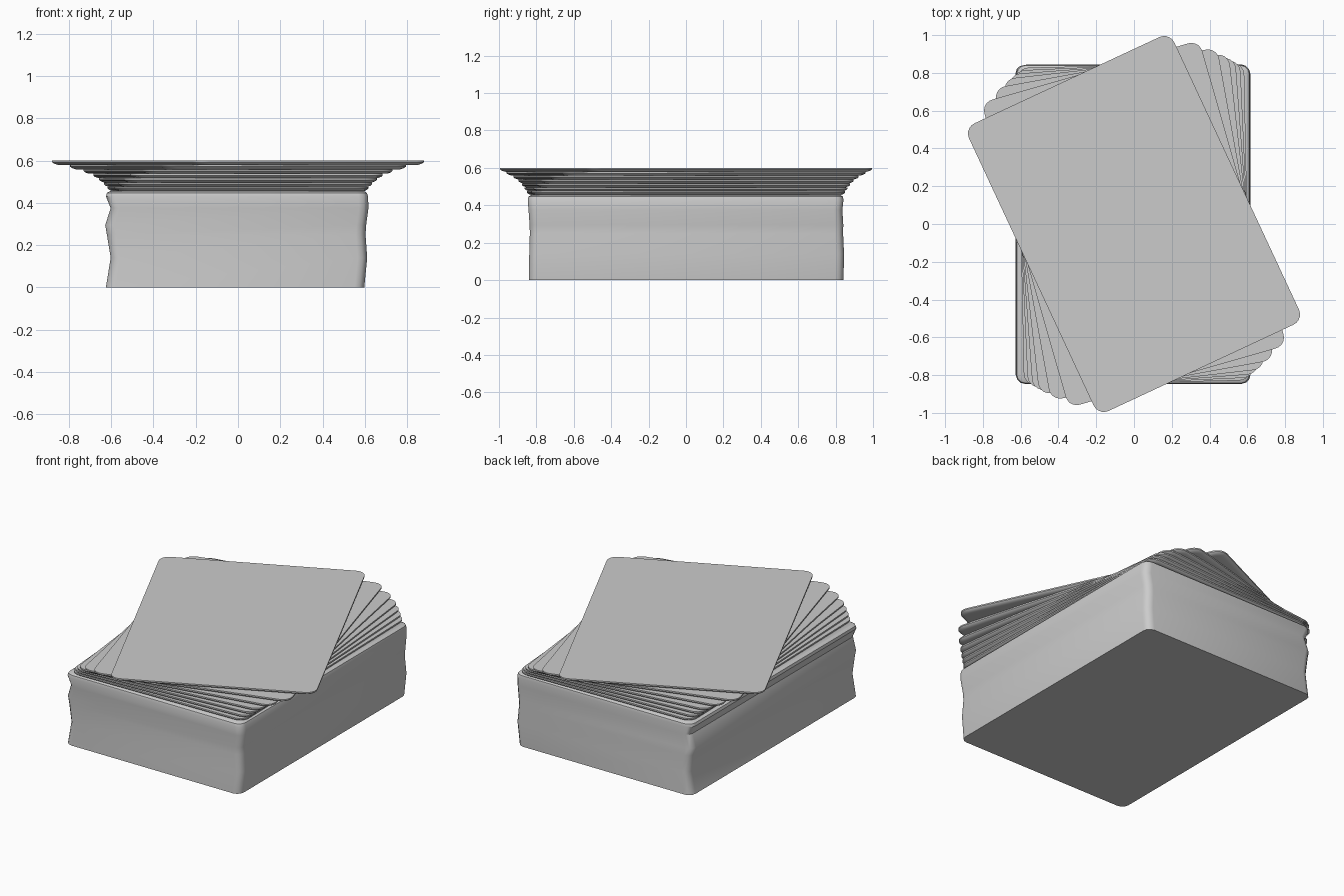
import bpy, bmesh
from math import sin, cos, pi, radians

if "Cube" in bpy.data.objects:
    bpy.data.objects.remove(bpy.data.objects["Cube"])


def outline(hw, hd, r, seg):
    """Counter-clockwise rounded rectangle."""
    pts = []
    for k, (sx, sy) in enumerate([(1, 1), (-1, 1), (-1, -1), (1, -1)]):
        for i in range(seg + 1):
            a = pi / 2 * (k + i / seg)
            pts.append((sx * (hw - r) + r * cos(a), sy * (hd - r) + r * sin(a)))
    return pts


def loft(name, levels, r, seg, angle=0.0, smooth=35):
    """Stack rounded rectangles (z, x_min, x_max, y_min, y_max) into a solid."""
    bm = bmesh.new()
    rings = []
    for z, x0, x1, y0, y1 in levels:
        cx, cy = (x0 + x1) / 2, (y0 + y1) / 2
        rings.append([bm.verts.new((cx + x, cy + y, z))
                      for x, y in outline((x1 - x0) / 2, (y1 - y0) / 2, r, seg)])
    n = len(rings[0])
    for a, b in zip(rings, rings[1:]):
        for i in range(n):
            j = (i + 1) % n
            bm.faces.new((a[i], a[j], b[j], b[i]))
    bm.faces.new(rings[0][::-1])
    bm.faces.new(rings[-1])
    me = bpy.data.meshes.new(name)
    bm.to_mesh(me)
    bm.free()
    ob = bpy.data.objects.new(name, me)
    bpy.context.collection.objects.link(ob)
    ob.rotation_euler.z = radians(angle)
    bpy.ops.object.select_all(action='DESELECT')
    ob.select_set(True)
    bpy.context.view_layer.objects.active = ob
    bpy.ops.object.shade_smooth_by_angle(angle=radians(smooth))
    return ob


# uneven lower block of stacked cards
loft("card_block", [
    (0.00, -0.625, 0.597, -0.840, 0.842),
    (0.14, -0.602, 0.611, -0.838, 0.845),
    (0.25, -0.620, 0.603, -0.835, 0.840),
    (0.295, -0.628, 0.606, -0.836, 0.841),
    (0.375, -0.602, 0.617, -0.842, 0.836),
    (0.43, -0.624, 0.615, -0.846, 0.842),
    (0.447, -0.620, 0.610, -0.842, 0.839),
    (0.455, -0.606, 0.598, -0.828, 0.826),
], r=0.045, seg=3)

# fanned cards on top, each turned further than the one below
W, D, BASE, TOP = 0.60, 0.84, 0.455, 0.60
turns = [1.2, 2.6, 4.3, 6.5, 10.3, 16.0, 25.0]
pitch = (TOP - BASE) / len(turns)
for i, turn in enumerate(turns):
    z = BASE + i * pitch
    levels = [(z + dz, -W + c, W - c, -D + c, D - c)
              for dz, c in [(0, 0.022), (pitch * 0.3, 0.006), (pitch * 0.6, 0), (pitch, 0)]]
    loft(f"fanned_card_{i + 1}", levels, r=0.06, seg=5, angle=turn)
